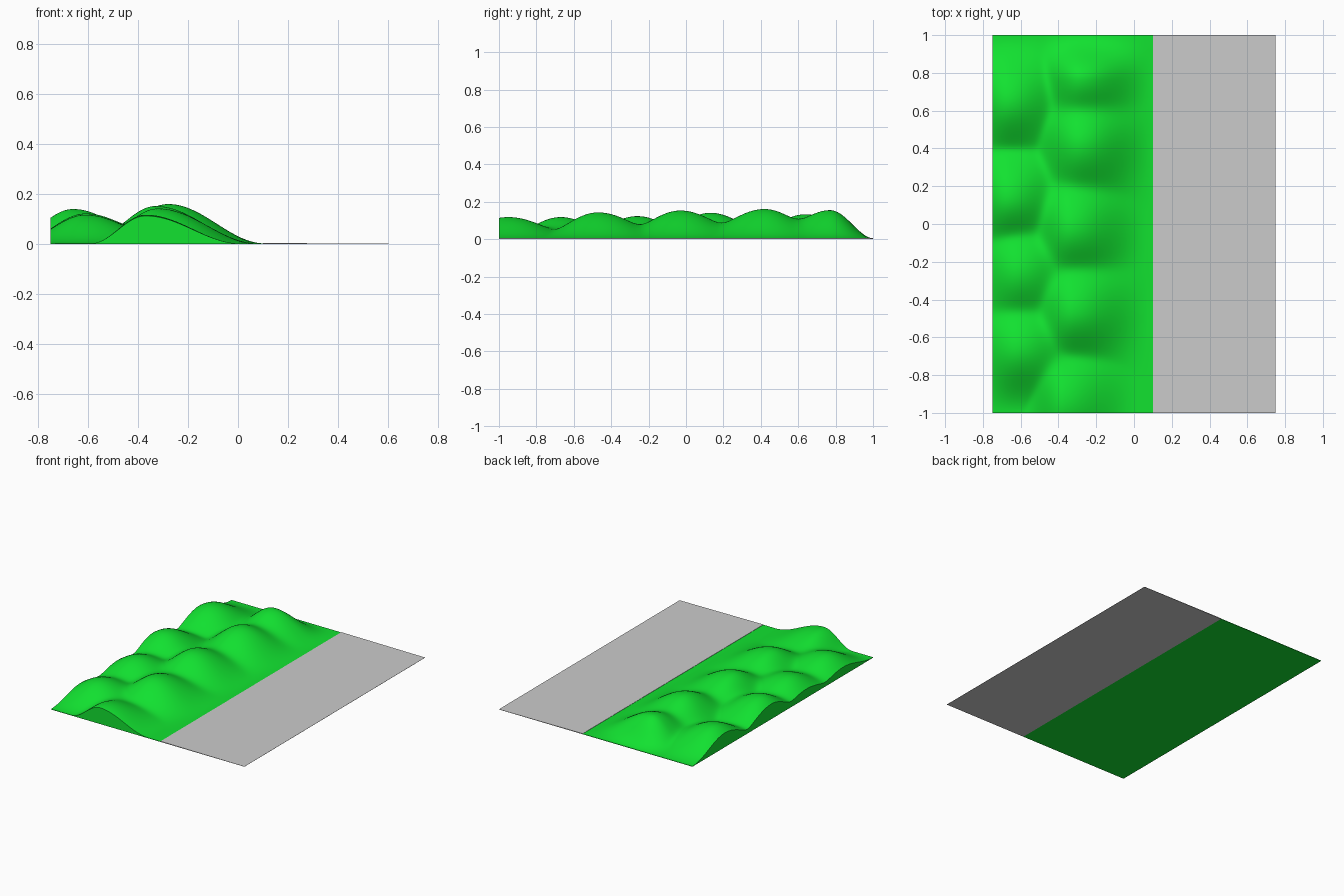
import bpy
import bmesh
from math import cos, pi

cube = bpy.data.objects.get("Cube")
if cube:
    bpy.data.objects.remove(cube, do_unlink=True)


def make_material(name, colour):
    mat = bpy.data.materials.new(name)
    mat.use_nodes = True
    mat.diffuse_color = (*colour, 1)
    mat.node_tree.nodes["Principled BSDF"].inputs["Base Color"].default_value = (*colour, 1)
    return mat


def add_object(name, bm, mat):
    bmesh.ops.recalc_face_normals(bm, faces=bm.faces)
    mesh = bpy.data.meshes.new(name)
    bm.to_mesh(mesh)
    bm.free()
    mesh.materials.append(mat)
    obj = bpy.data.objects.new(name, mesh)
    bpy.context.collection.objects.link(obj)
    return obj


LEFT, SPLIT, RIGHT = -0.75, 0.1, 0.75

# Hills: x, y, height, then reach towards -x, +x, -y, +y
HILLS = [
    # outer row
    (-0.61, -0.67, 0.115, 0.28, 0.36, 0.33, 0.36),
    (-0.61, -0.26, 0.120, 0.28, 0.36, 0.36, 0.36),
    (-0.66, 0.13, 0.138, 0.27, 0.36, 0.34, 0.38),
    (-0.66, 0.64, 0.130, 0.27, 0.36, 0.36, 0.36),
    # inner row
    (-0.37, -0.95, 0.115, 0.22, 0.38, 0.40, 0.42),
    (-0.32, -0.47, 0.140, 0.27, 0.40, 0.36, 0.42),
    (-0.33, -0.03, 0.150, 0.27, 0.40, 0.38, 0.42),
    (-0.28, 0.42, 0.158, 0.30, 0.39, 0.42, 0.38),
    (-0.28, 0.77, 0.152, 0.27, 0.38, 0.36, 0.24),
]


def falloff(d, low, high):
    t = abs(d) / (high if d > 0 else low)
    return cos(t * pi / 2) ** 2 if t < 1 else 0


def height(x, y):
    total = sum((h * falloff(x - cx, xl, xh) * falloff(y - cy, yl, yh)) ** 3
                for cx, cy, h, xl, xh, yl, yh in HILLS)
    return 0.003 + total ** (1 / 3)


# Hilly grass: displaced grid with side walls and a flat underside
bm = bmesh.new()
bmesh.ops.create_grid(bm, x_segments=68, y_segments=160, size=1)
for v in bm.verts:
    v.co.x = LEFT + (v.co.x + 1) / 2 * (SPLIT - LEFT)
    v.co.z = height(v.co.x, v.co.y)
for f in bm.faces:
    f.smooth = True
rim = [e for e in bm.edges if e.is_boundary]
walls = bmesh.ops.extrude_edge_only(bm, edges=rim)["geom"]
for v in (g for g in walls if isinstance(g, bmesh.types.BMVert)):
    v.co.z = 0
bottom = [e for e in bm.edges if e.is_boundary]
bmesh.ops.contextual_create(bm, geom=bottom)
grass = add_object("grass_hills", bm, make_material("grass green", (0.006, 0.76, 0.03)))
bpy.context.view_layer.objects.active = grass
grass.select_set(True)
bpy.ops.object.shade_smooth_by_angle(angle=pi / 4)

# Paved strip: thin slab, slightly sloping to the outer edge
bm = bmesh.new()
bmesh.ops.create_cube(bm, size=2)
for v in bm.verts:
    outer, top = v.co.x > 0, v.co.z > 0
    v.co.x = RIGHT if outer else SPLIT
    v.co.z = (0.001 if outer else 0.005) if top else 0
add_object("paved_strip", bm, make_material("pavement grey", (0.6, 0.6, 0.6)))
